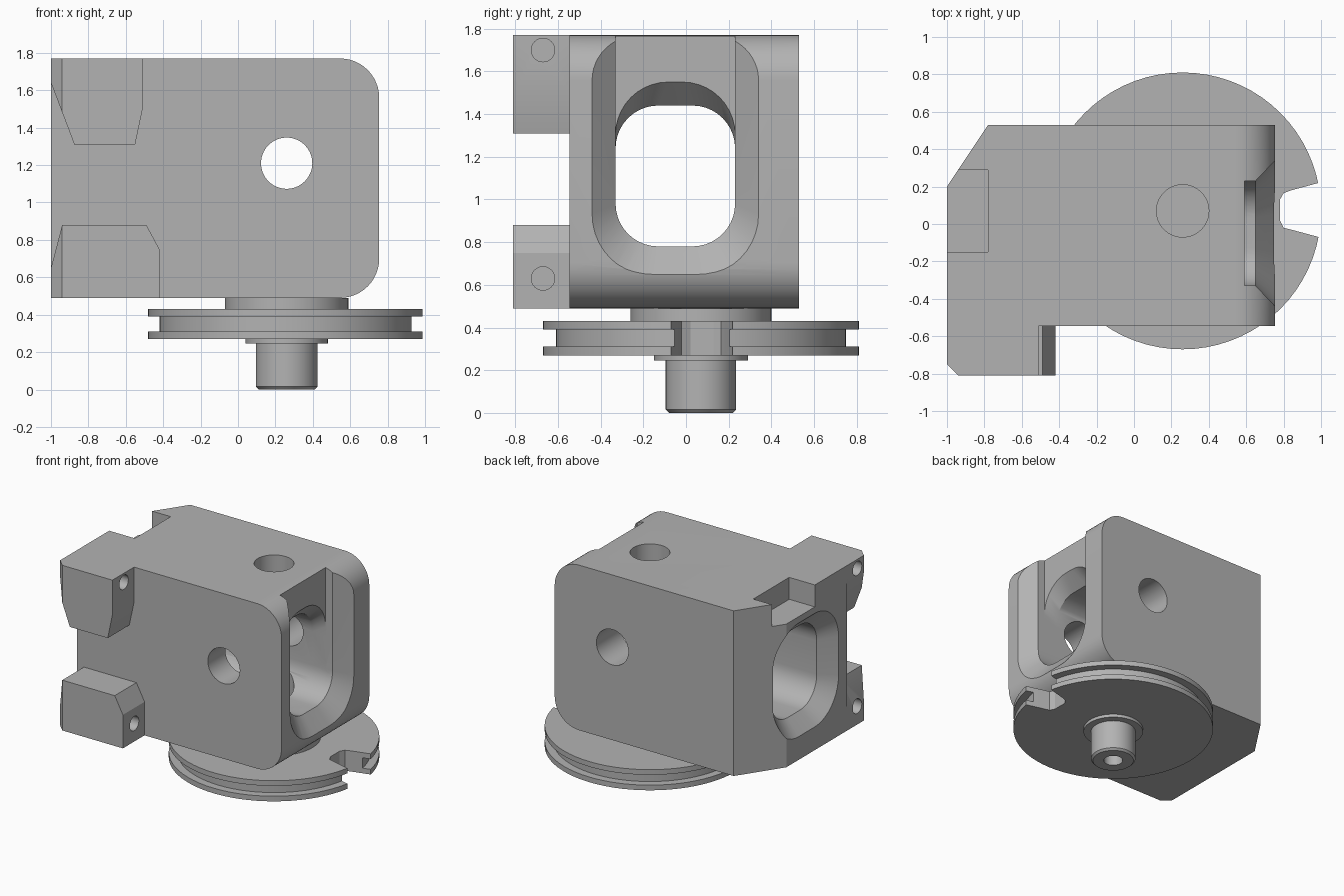
import bpy, bmesh, math
from mathutils import Vector

cube = bpy.data.objects.get("Cube")
if cube:
    bpy.data.objects.remove(cube)

metal = bpy.data.materials.new("plain grey metal")
metal.use_nodes = True
GREY = (0.45, 0.45, 0.45, 1)
metal.diffuse_color = GREY
metal.node_tree.nodes["Principled BSDF"].inputs["Base Color"].default_value = GREY

AX, AY = 0.26, 0.07      # vertical axis of the bores and the pulley
TOP, BASE = 1.77, 0.49   # body height range
MID_Y = -0.05            # centre of the window


def loft(name, rings):
    """Closed solid through matching rings of 3D points."""
    bm = bmesh.new()
    loops = [[bm.verts.new(p) for p in ring] for ring in rings]
    n = len(loops[0])
    for a, b in zip(loops, loops[1:]):
        for i in range(n):
            j = (i + 1) % n
            bm.faces.new((a[i], a[j], b[j], b[i]))
    bm.faces.new(loops[0][::-1])
    bm.faces.new(loops[-1])
    bmesh.ops.recalc_face_normals(bm, faces=bm.faces)
    mesh = bpy.data.meshes.new(name)
    bm.to_mesh(mesh)
    bm.free()
    mesh.materials.append(metal)
    obj = bpy.data.objects.new(name, mesh)
    bpy.context.collection.objects.link(obj)
    return obj


def prism_y(name, pts, y0, y1):
    return loft(name, [[(x, y, z) for x, z in pts] for y in (y0, y1)])


def prism_z(name, pts, z0, z1):
    return loft(name, [[(x, y, z) for x, y in pts] for z in (z0, z1)])


def turned(name, profile, centre=(AX, AY, 0), axis="Z", n=64):
    """Round solid from (radius, height) pairs along an axis."""
    turn = Vector((0, 0, 1)).rotation_difference(
        {"X": Vector((1, 0, 0)), "Y": Vector((0, 1, 0)), "Z": Vector((0, 0, 1))}[axis])
    c = Vector(centre)
    angles = [math.tau * i / n for i in range(n)]
    return loft(name, [[c + turn @ Vector((r * math.cos(a), r * math.sin(a), h))
                        for a in angles] for r, h in profile])


def window(x, half, z0, z1, r, n=10):
    """Rounded rectangle ring facing x."""
    ring = []
    corners = [(half - r, z1 - r), (r - half, z1 - r), (r - half, z0 + r), (half - r, z0 + r)]
    for k, (y, z) in enumerate(corners):
        for i in range(n + 1):
            a = math.pi / 2 * (k + i / n)
            ring.append((x, MID_Y + y + r * math.cos(a), z + r * math.sin(a)))
    return ring


def boolean(obj, tools, operation="DIFFERENCE"):
    bpy.context.view_layer.objects.active = obj
    for tool in tools:
        tool.hide_render = True
        mod = obj.modifiers.new("cut", "BOOLEAN")
        mod.operation, mod.solver, mod.object = operation, "EXACT", tool
        bpy.ops.object.modifier_apply(modifier=mod.name)
        bpy.data.objects.remove(tool)


def smooth(obj):
    bpy.ops.object.select_all(action="DESELECT")
    obj.select_set(True)
    bpy.context.view_layer.objects.active = obj
    bpy.ops.object.shade_smooth_by_angle(angle=math.radians(25))


# Body: block rounded at the two right-hand edges
R, XR = 0.21, 0.755
outline = [(-1, TOP), (-1, BASE)]
for k, z in ((-1, BASE + R), (0, TOP - R)):
    for i in range(13):
        a = math.pi / 2 * (k + i / 12)
        outline.append((XR - R + R * math.cos(a), z + R * math.sin(a)))
body = prism_y("body", outline, -0.545, 0.53)

# Body cuts: bevelled back corner, top pocket, window, bores
cuts = [
    prism_z("corner_cut", [(-1.2, -0.1), (-1.2, 0.7), (-0.667, 0.7)], 0, 2),
    prism_z("pocket_cut", [(-1.1, -0.15), (-0.78, -0.15), (-0.78, 0.29), (-1.1, 0.29)], 1.6, 2),
    loft("tunnel_cut", [window(x, 0.28, 0.78, 1.44, 0.2) for x in (-1.2, 0.7)]),
    loft("left_flare_cut", [window(-1.06, 0.45, 0.61, 1.61, 0.34),
                            window(-0.89, 0.28, 0.78, 1.44, 0.2)]),
    loft("ceiling_flare_cut", [window(0.48, 0.28, 0.78, 1.44, 0.2),
                               window(0.6, 0.28, 0.78, 1.56, 0.25)]),
    loft("right_flare_cut", [window(0.59, 0.28, 0.78, 2.4, 0.2),
                             window(0.65, 0.28, 0.78, 2.4, 0.2),
                             window(0.86, 0.5, 0.5, 2.4, 0.38)]),
    turned("cross_bore", [(0.137, -1), (0.137, 1)], (AX, 0, 1.21), "Y"),
    turned("vertical_bore", [(0.14, 0.4), (0.14, 2)]),
]
boolean(body, cuts)
smooth(body)

# Mounting lugs on the front, each with a bevelled edge and a screw hole per end
lugs = {
    "upper_lug": ([(-1, TOP), (-1, 1.64), (-0.875, 1.31), (-0.55, 1.31), (-0.51, 1.5),
                   (-0.51, TOP)], 1.70),
    "lower_lug": ([(-1, BASE), (-0.42, BASE), (-0.42, 0.75), (-0.49, 0.88), (-0.94, 0.88),
                   (-1, 0.65)], 0.63),
}
for name, (pts, hole_z) in lugs.items():
    lug = prism_y(name, pts, -0.81, -0.545)
    bevel = prism_z("bevel_cut", [(-1.1, -0.65), (-1.1, -0.91), (-0.84, -0.91)], 0, 2)
    holes = [turned("screw_hole", [(0.055, a), (0.055, b)], (0, -0.67, hole_z), "X", 32)
             for a, b in ((-1.1, -0.82), (-0.7, -0.3))]
    boolean(lug, [bevel] + holes)
    smooth(lug)

# Grooved pulley with a flared slot in its rim
pulley = turned("pulley", [(0.74, 0.27), (0.74, 0.31), (0.68, 0.31), (0.68, 0.39),
                           (0.74, 0.39), (0.74, 0.43)], n=72)
slot = [(1.1, -0.10), (1.1, 0.25), (0.84, 0.18), (0.80, 0.165), (0.78, 0.13),
        (0.78, 0.02), (0.80, -0.02), (0.84, -0.03)]
boolean(pulley, [prism_z("slot_cut", slot, 0.2, 0.5)])
smooth(pulley)

# Hub, collar and shaft
smooth(turned("hub", [(0.33, 0.43), (0.33, BASE)]))
smooth(turned("collar", [(0.22, 0.245), (0.22, 0.27)]))
shaft = turned("shaft", [(0.15, 0), (0.165, 0.015), (0.165, 0.245)])
boolean(shaft, [turned("shaft_hole", [(0.07, -0.1), (0.07, 0.18)], n=32)])
smooth(shaft)
